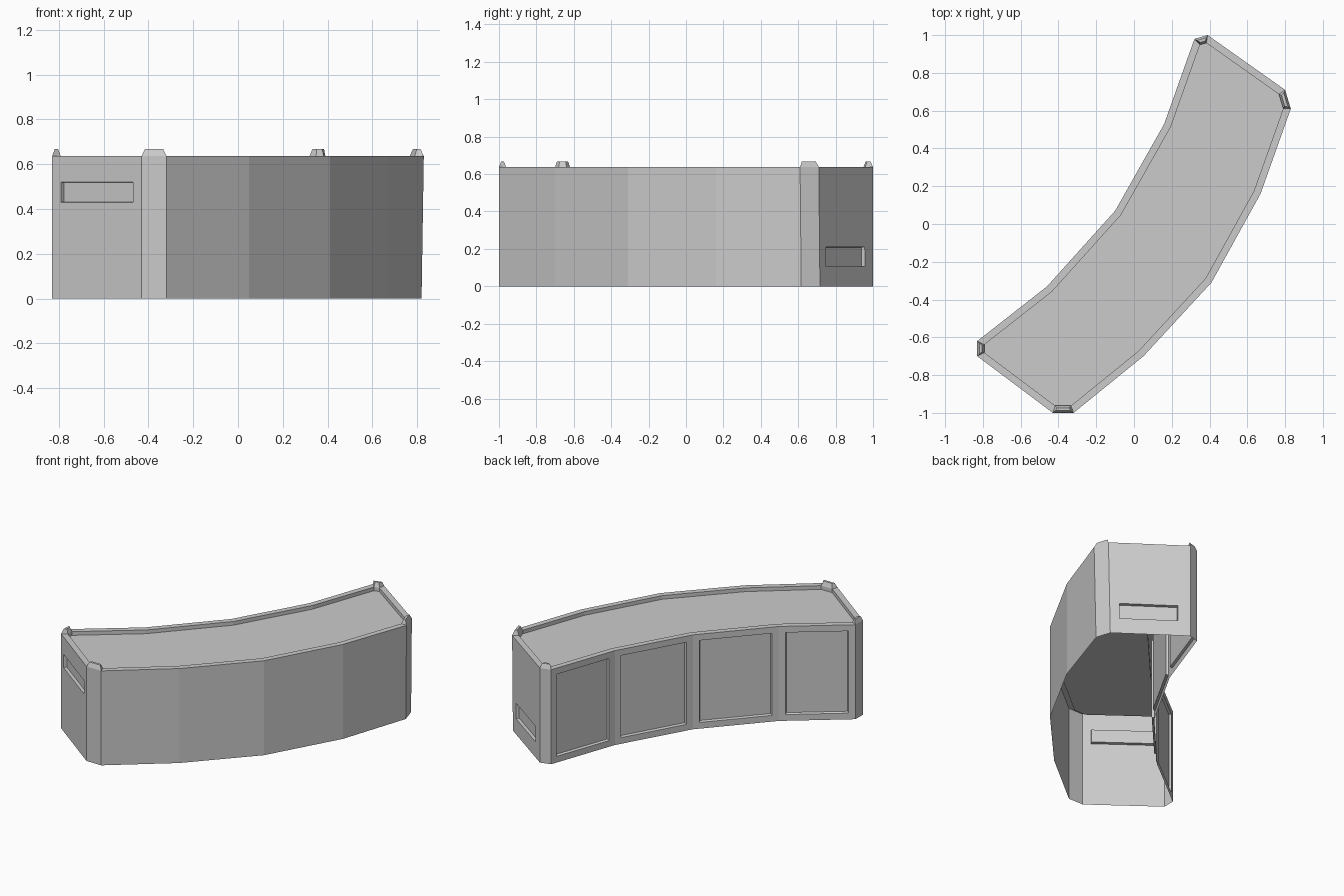
import bpy, bmesh
from mathutils import Vector

if "Cube" in bpy.data.objects:
    bpy.data.objects.remove(bpy.data.objects["Cube"])

H = 0.637          # wall height
STEP = 0.025       # recess of the top deck
# Footprint, counter-clockwise from the front corner chamfer
OUT = [(-0.43, -1.0), (-0.32, -1.0), (0.05, -0.70), (0.41, -0.31), (0.67, 0.16),
       (0.83, 0.61), (0.80, 0.71), (0.39, 1.0), (0.32, 0.98), (0.16, 0.53),
       (-0.10, 0.07), (-0.46, -0.33), (-0.83, -0.62), (-0.83, -0.70)]
N = len(OUT)
CHAMFERS = (0, 5, 7, 12)
CONCAVE = (8, 9, 10, 11)
SLOTS = {6: (0.12, 0.845, 0.105, 0.21), 13: (0.10, 0.90, 0.43, 0.52)}


def make_object(name, bm):
    me = bpy.data.meshes.new(name)
    bm.to_mesh(me)
    bm.free()
    ob = bpy.data.objects.new(name, me)
    bpy.context.collection.objects.link(ob)
    return ob


# Open-bottomed shell walls
bm = bmesh.new()
low = [bm.verts.new((x, y, 0)) for x, y in OUT]
for i in (5, 6):   # this corner leans slightly
    low[i].co += Vector((-0.01, 0.006, 0))
top = [bm.verts.new((x, y, H)) for x, y in OUT]
walls = [bm.faces.new((low[i], low[(i + 1) % N], top[(i + 1) % N], top[i])) for i in range(N)]
deck = bm.faces.new(top)
bm.normal_update()

# Rim and sunken deck
bmesh.ops.inset_region(bm, faces=[deck], thickness=0.038, use_even_offset=True)
inner = [min(deck.verts, key=lambda v: (v.co - t.co).length).co.copy() for t in top]
ext = bmesh.ops.extrude_discrete_faces(bm, faces=[deck])
bmesh.ops.translate(bm, verts=list(ext["faces"][0].verts), vec=(0, 0, -STEP))
bm.normal_update()

# Framed panels along the concave side
panels = [walls[i] for i in CONCAVE]
bmesh.ops.inset_individual(bm, faces=panels, thickness=0.042, use_even_offset=True)
bmesh.ops.inset_individual(bm, faces=panels, thickness=0.006, depth=-0.015, use_even_offset=True)

# Recessed slot in each end wall
for i, (t0, t1, z0, z1) in SLOTS.items():
    f = walls[i]
    bmesh.ops.inset_individual(bm, faces=[f], thickness=0.03, use_even_offset=True)
    c = f.calc_center_median()
    a, b = Vector((*OUT[i], 0)), Vector((*OUT[(i + 1) % N], 0))
    for v in f.verts:
        t = t1 if (v.co - c).dot(b - a) > 0 else t0
        z = z1 if v.co.z > c.z else z0
        v.co = a.lerp(b, t) + Vector((0, 0, z))
        if i == 6:   # follow the leaning wall
            v.co += Vector((-0.01, 0.006, 0)) * (1 - t) * (1 - z / H)
    bm.normal_update()
    bmesh.ops.inset_individual(bm, faces=[f], thickness=0.002, depth=-0.02, use_even_offset=True)
make_object("curved_shell", bm)

# Tapered caps on the four corner posts
for n, i in enumerate(CHAMFERS):
    j = (i + 1) % N
    base = [top_co for top_co in (Vector((*OUT[i], H)), Vector((*OUT[j], H)), inner[j], inner[i])]
    mid_in, mid_out = (base[2] + base[3]) / 2, (base[0] + base[1]) / 2
    c = (mid_in + mid_out) / 2
    side = (base[1] - base[0]).normalized()
    bm = bmesh.new()
    lo = [bm.verts.new(p) for p in base]
    hi = []
    for p in base:
        d = p - c
        along = side * d.dot(side)
        hi.append(bm.verts.new(c + along * 0.75 + (d - along) * 0.4 + Vector((0, 0, 0.03))))
    for k in range(4):
        m = (k + 1) % 4
        bm.faces.new((lo[k], lo[m], hi[m], hi[k]))
    bm.faces.new(hi)
    bm.faces.new(lo[::-1])
    # inner foot reaching down to the deck
    foot = [bm.verts.new(p - Vector((0, 0, STEP))) for p in (inner[j], inner[i])]
    bm.faces.new((lo[2], lo[3], foot[1], foot[0]))
    make_object("corner_cap_%d" % (n + 1), bm)
